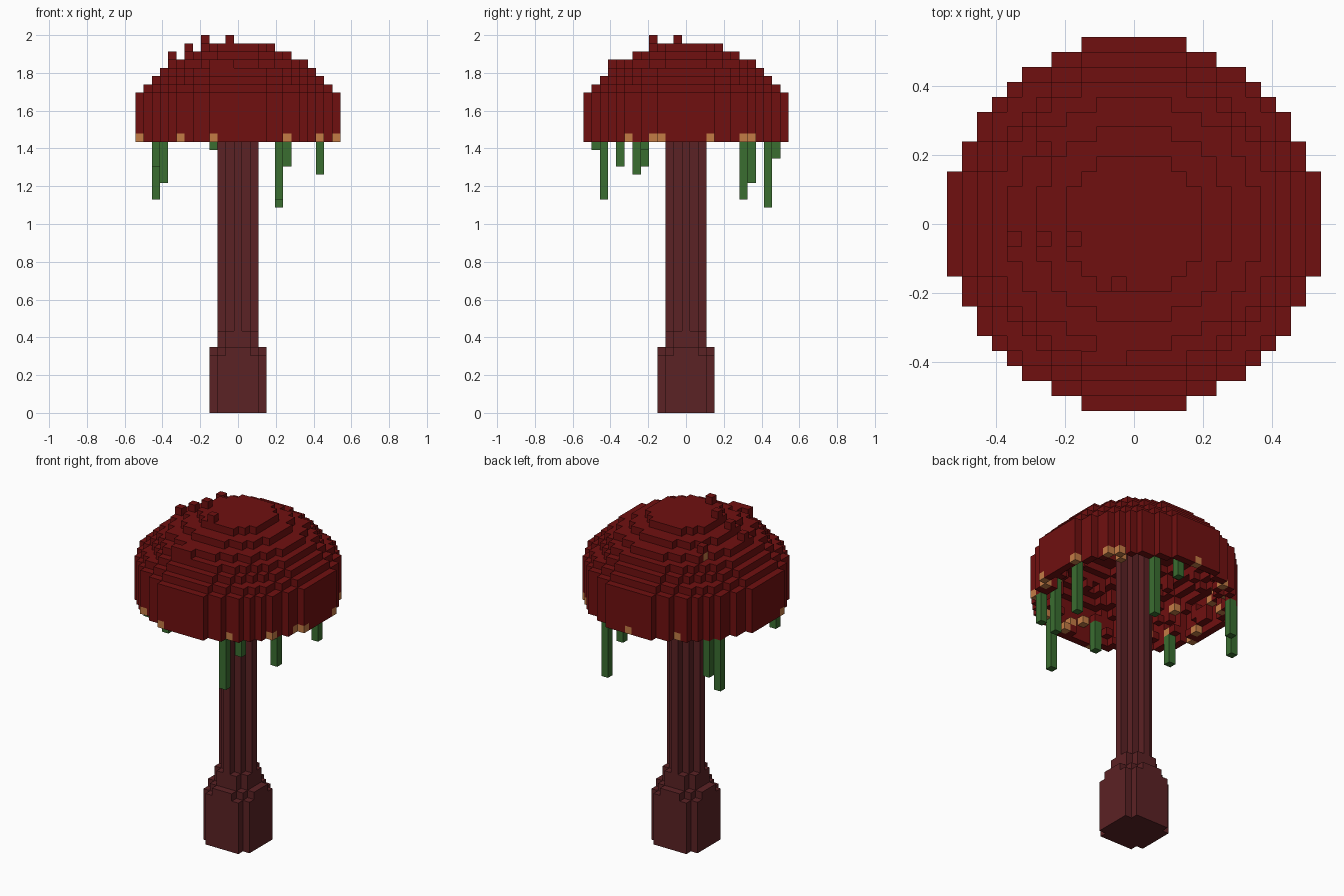
import bpy, bmesh, random
from mathutils import Vector

random.seed(4)
V = 2 / 46                      # edge length of one block
cube = bpy.data.objects.get("Cube")
if cube:
    bpy.data.objects.remove(cube, do_unlink=True)


def material(name, color):
    m = bpy.data.materials.new(name)
    m.use_nodes = True
    m.diffuse_color = (*color, 1)
    m.node_tree.nodes["Principled BSDF"].inputs["Base Color"].default_value = (*color, 1)
    return m


RED = material("deep red", (0.16, 0.005, 0.005))
BROWN = material("dark maroon", (0.105, 0.016, 0.018))
GREEN = material("vine green", (0.042, 0.155, 0.03))
ORANGE = material("glow orange", (0.55, 0.2, 0.06))


def build_blocks(name, cells, mats):
    """Skin a dict of {(x, y, layer): material index} with its exposed faces."""
    bm = bmesh.new()
    corners = {}

    def corner(p):
        if p not in corners:
            x, y, z = p
            corners[p] = bm.verts.new(Vector((x - 0.5, y - 0.5, z)) * V)
        return corners[p]

    for cell, mat in cells.items():
        for axis in range(3):
            for side in (0, 1):
                beside = list(cell)
                beside[axis] += 2 * side - 1
                if tuple(beside) in cells:
                    continue
                quad = []
                for u, w in ((0, 0), (1, 0), (1, 1), (0, 1)):
                    p = list(cell)
                    p[axis] += side
                    p[(axis + 1) % 3] += u
                    p[(axis + 2) % 3] += w
                    quad.append(corner(tuple(p)))
                face = bm.faces.new(quad if side else quad[::-1])
                face.material_index = mat
    mesh = bpy.data.meshes.new(name)
    bm.to_mesh(mesh)
    bm.free()
    for m in mats:
        mesh.materials.append(m)
    bpy.context.collection.objects.link(bpy.data.objects.new(name, mesh))


def disc(limit, inner=-1):
    """Grid cells whose squared distance from the axis lies in (inner, limit]."""
    n = range(-13, 14)
    return [(x, y) for x in n for y in n if inner < x * x + y * y <= limit]


# Stem: flared foot, collar and slim shaft
stem = {}
for low, high, limit in ((0, 7, 13), (7, 8, 10), (8, 10, 5), (10, 44, 4)):
    for z in range(low, high):
        stem.update({(x, y, z): 0 for x, y in disc(limit)})
build_blocks("stem", stem, [BROWN])

# Cap: hollow shell with a straight skirt and a stepped dome
radius = {z: 12.5 for z in range(33, 39)}
radius.update({39: 11.5, 40: 10.5, 41: 9.5, 42: 8.5, 43: 6.5, 44: 4.5})
cap = {}
for z, r in radius.items():
    hollow = radius.get(z + 1, 0) - 1
    inner = hollow ** 2 if hollow > 0 else -1
    for x, y in disc(r * r, inner):
        cap[x, y, z] = 0
    # Uneven lumps on the inside of the shell
    if inner > 0:
        for x, y in disc(inner, (hollow - 1) ** 2):
            if random.random() < 0.2:
                cap[x, y, z] = int(random.random() < 0.12)

# Loose blocks on the dome
for block in ((-4, -1, 45), (-1, -4, 45), (-6, -1, 44), (-8, -1, 43),
              (-6, 5, 43), (-3, -9, 42), (-2, -9, 42), (-1, -9, 42)):
    cap[block] = 0

# Glowing blocks along the rim and one on the dome
for x, y in ((-12, -3), (-7, -10), (-3, -12), (6, -10), (10, -7), (12, -3),
             (11, -4), (12, 3), (10, 7), (9, 8), (0, 12), (-6, 10)):
    cap[x, y, 33] = 1
cap[-6, 5, 42] = 1
build_blocks("cap", cap, [RED, ORANGE])

# Vines: each grows up from its tip until it meets the cap
vines = {}
for x, y, tip in ((5, 10, 25), (5, -10, 26), (-10, 7, 26), (-9, 8, 28), (10, -6, 29),
                  (6, -8, 30), (-10, -5, 30), (2, 11, 31), (-3, -11, 32), (5, -5, 32)):
    z = tip
    while (x, y, z) not in cap and z < 44:
        vines[x, y, z] = 0
        z += 1
build_blocks("hanging_vines", vines, [GREEN])
